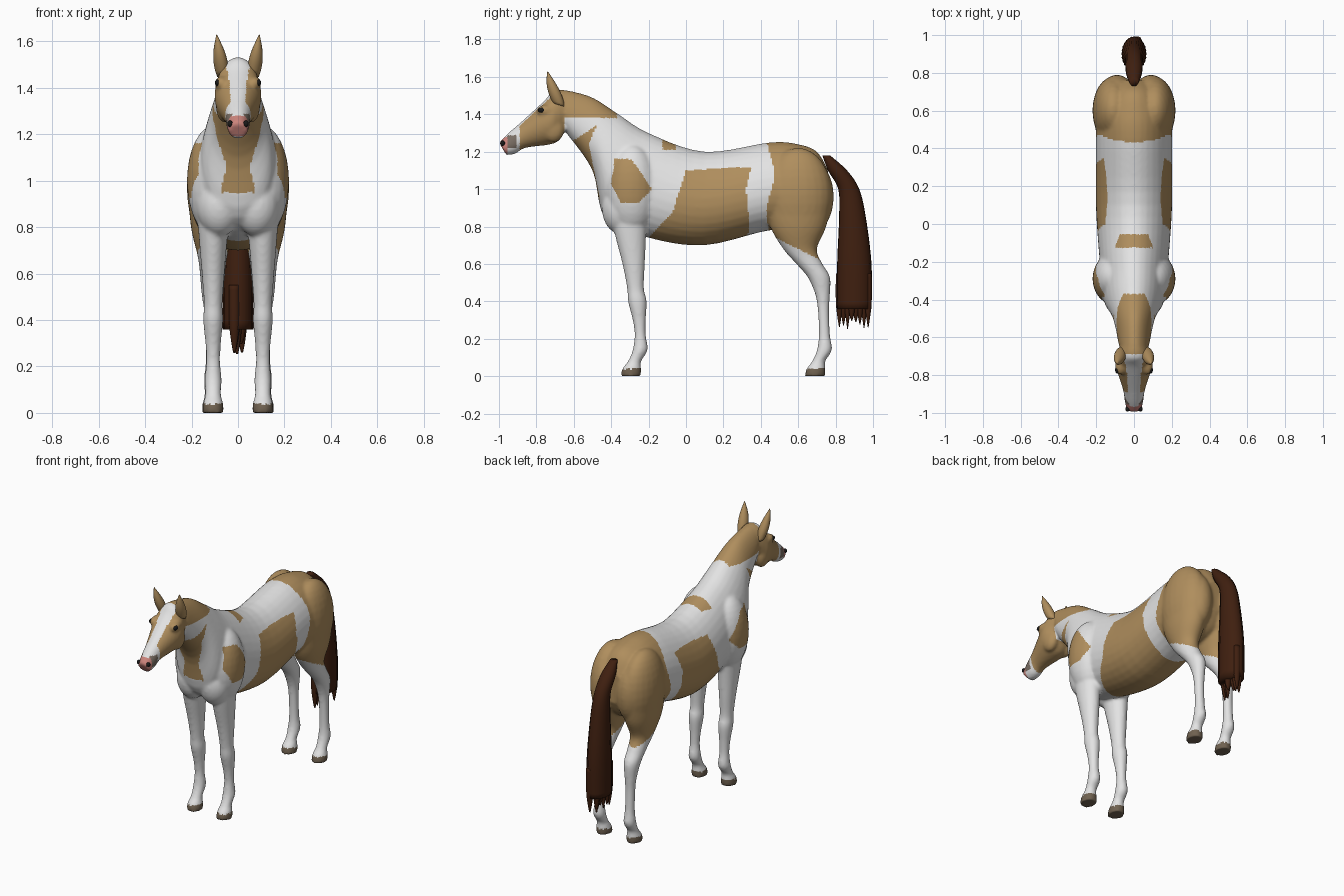
import bpy, bmesh, math, random
from mathutils import Matrix, Vector

random.seed(4)
if "Cube" in bpy.data.objects:
    bpy.data.objects.remove(bpy.data.objects["Cube"])


def material(name, red, green, blue):
    mat = bpy.data.materials.new(name)
    mat.use_nodes = True
    color = (red, green, blue, 1)
    mat.diffuse_color = color
    mat.node_tree.nodes["Principled BSDF"].inputs["Base Color"].default_value = color
    return mat


white = material("white coat", .77, .77, .77)
tan = material("tan coat", .43, .27, .11)
pink = material("pink nose", .6, .23, .2)
grey = material("grey muzzle", .2, .16, .13)
horn = material("hoof horn", .16, .12, .08)
hair = material("dark brown hair", .05, .014, .005)
black = material("black", .01, .01, .01)
coat_colors = [white, tan, pink, grey, horn]
WHITE, TAN, PINK, GREY, HORN = range(len(coat_colors))


def catmull(before, start, end, after, t):
    """Smooth curve between two vectors, guided by their neighbours."""
    pull_start, pull_end = (end - before) / 2, (after - start) / 2
    blend = t * t * (3 - 2 * t)
    return (start.lerp(end, blend) + pull_start * t * (1 - t) ** 2
            - pull_end * t * t * (1 - t))


def smooth_path(points, steps=5):
    padded = [points[0], *points, points[-1]]
    path = [catmull(*padded[i:i + 4], k / steps)
            for i in range(len(points) - 1) for k in range(steps)]
    return path + [points[-1]]


def skin_rings(bm, rings):
    rings = [[bm.verts.new(point) for point in ring] for ring in rings]
    for ring, following in zip(rings, rings[1:]):
        for i in range(len(ring)):
            bm.faces.new((ring[i - 1], ring[i], following[i], following[i - 1]))
    bm.faces.new(rings[0])
    bm.faces.new(rings[-1])


def circle(count):
    return [(math.cos(math.tau * i / count), math.sin(math.tau * i / count)) for i in range(count)]


def trunk(bm, stations, egg=0):
    """Upright rings: y, top, bottom, half width, and how far the bottom leans back."""
    rings = []
    for y, top, bottom, width, lean in smooth_path([Vector(s) for s in stations]):
        middle, half = (top + bottom) / 2, (top - bottom) / 2
        rings.append([(width * c * (1 - egg * s), y + lean * (1 - s) / 2, middle + half * s)
                      for c, s in circle(32)])
    skin_rings(bm, rings)


def limb(bm, stations, x=0, groove=0, count=32):
    """Level rings: z, y and half depth; the half width follows from the depth."""
    rings = []
    for z, y, depth in smooth_path([Vector(s) for s in stations]):
        width = .35 * max(depth, .001) ** .7
        ridges = [1 + groove * (-1) ** i for i in range(count)]
        rings.append([(x + width * c * r, y + depth * s * r, z)
                      for (c, s), r in zip(circle(count), ridges)])
    skin_rings(bm, rings)


def ball(bm, center, radii):
    matrix = Matrix.Translation(center) @ Matrix.Diagonal((*radii, 1))
    bmesh.ops.create_uvsphere(bm, u_segments=24, v_segments=16, radius=1, matrix=matrix)


def finish(name, bm, mat):
    bmesh.ops.recalc_face_normals(bm, faces=bm.faces)
    mesh = bpy.data.meshes.new(name)
    bm.to_mesh(mesh)
    bm.free()
    mesh.materials.append(mat)
    mesh.shade_smooth()
    obj = bpy.data.objects.new(name, mesh)
    bpy.context.collection.objects.link(obj)
    return obj


def lower_leg(y):
    """Cannon, fetlock, pastern and hoof, shared by all four legs."""
    return [(.22, y, .03), (.14, y, .04), (.08, y - .03, .035),
            (.04, y - .045, .05), (0, y - .05, .055)]


torso = [(.76, 1.1, .9, .08, 0), (.7, 1.2, .8, .15, 0), (.6, 1.24, .76, .2, 0),
         (.45, 1.25, .78, .2, 0), (.1, 1.2, .7, .2, 0), (-.2, 1.3, .74, .18, 0),
         (-.36, 1.4, .84, .16, -.07), (-.5, 1.49, 1.1, .11, 0), (-.64, 1.53, 1.3, .08, 0)]
head = [(-.6, 1.52, 1.33, .06, -.04), (-.7, 1.53, 1.27, .09, .03), (-.76, 1.47, 1.24, .1, .04),
        (-.88, 1.36, 1.22, .06, .02), (-.95, 1.3, 1.19, .05, .04), (-1, 1.25, 1.18, .04, .04)]
foreleg = [(.95, -.3, .11), (.8, -.3, .09), (.6, -.28, .06), (.47, -.27, .045),
           (.4, -.26, .05), (.3, -.25, .035), *lower_leg(-.245)]
hindleg = [(.95, .6, .18), (.8, .6, .15), (.68, .61, .09), (.6, .66, .07),
           (.53, .71, .06), (.44, .73, .04), (.35, .735, .03), *lower_leg(.74)]

# Body volumes, fused into one skin
bm = bmesh.new()
trunk(bm, torso, egg=.14)
trunk(bm, head)
for side in (1, -1):
    limb(bm, foreleg, side * .107)
    limb(bm, hindleg, side * .11)
    ball(bm, (side * .1, -.29, 1), (.12, .14, .24))           # shoulder
    ball(bm, (side * .08, -.35, .9), (.1, .1, .14))           # breast
    ball(bm, (side * .11, .6, .97), (.11, .18, .25))          # haunch
    ball(bm, (side * .09, .69, .96), (.09, .1, .18))          # buttock
    ball(bm, (side * .07, -.75, 1.42), (.03, .05, .03))       # brow
    ball(bm, (side * .055, -.71, 1.32), (.04, .06, .07))      # cheek
shell = finish("body_volumes", bm, white)
fuse = shell.modifiers.new("fuse", "REMESH")
fuse.mode = "VOXEL"
fuse.voxel_size = .0095
soften = shell.modifiers.new("soften", "SMOOTH")
soften.iterations = 6
graph = bpy.context.evaluated_depsgraph_get()
skin = bpy.data.meshes.new_from_object(shell.evaluated_get(graph))
bpy.data.objects.remove(shell)
body = bpy.data.objects.new("horse_body", skin)
bpy.context.collection.objects.link(body)
skin.materials.clear()
for mat in coat_colors:
    skin.materials.append(mat)

# Tan patches as side outlines (y, z)
barrel_patch = [(0, 1.1), (.35, 1.12), (.32, 1), (.34, .8), (.3, .6), (-.2, .6), (-.2, .74), (-.07, .88)]
shoulder_patch = [(-.38, 1.16), (-.29, 1.16), (-.18, 1), (-.25, .93), (-.35, .93), (-.4, 1.03)]
chest_patch = [(-.48, 1.34), (-.52, 1.24), (-.46, .95), (-.6, .95), (-.63, 1.24)]


def inside(y, z, outline):
    hit = False
    for (ya, za), (yb, zb) in zip(outline, outline[1:] + outline[:1]):
        if (za > z) != (zb > z) and y < ya + (z - za) * (yb - ya) / (zb - za):
            hit = not hit
    return hit


def face_color(x, y, z):
    nose_line = 1.475 + .88 * (y + .76)
    blaze = z > nose_line - .06 and x < .034 + .16 * max(0, z - 1.4)
    if y < -.955 and 1.19 < z < 1.28:
        return PINK
    if -.955 < y < -.905 and 1.22 < z < 1.29 and x > .025:
        return GREY
    return WHITE if blaze or y < -.89 else TAN


def coat(x, y, z):
    if z < .038:
        return HORN
    if y < -.69:
        return face_color(x, y, z)
    crown = y < -.65 or (y < -.37 and z > 1.38)
    withers = abs(y + .09) < .035 and z > 1.21
    rump = y > .45 + .02 * math.cos(15 * (z - 1.08)) and z > .98 - y / 2
    patches = (barrel_patch, shoulder_patch, chest_patch)
    spotted = crown or withers or rump or any(inside(y, z, patch) for patch in patches)
    return TAN if spotted else WHITE


for face in skin.polygons:
    x, y, z = face.center
    face.material_index = coat(abs(x), y, z)
skin.shade_smooth()

# Ears, eyes and nostrils
for side, label in ((1, "left"), (-1, "right")):
    bm = bmesh.new()
    rings = []
    for step in range(13):
        t = step / 12
        radius = .034 * math.sin(math.pi * (.3 + .69 * t))
        rings.append([(side * (.066 + .026 * t + radius * c * .9),
                       -.68 - .06 * t + radius * s * 1.1, 1.45 + .18 * t - radius * s / 3)
                      for c, s in circle(16)])
    skin_rings(bm, rings)
    finish(label + "_ear", bm, tan)
    bm = bmesh.new()
    ball(bm, (side * .088, -.772, 1.422), (.012, .02, .014))
    finish(label + "_eye", bm, black)
    bm = bmesh.new()
    ball(bm, (side * .034, -.98, 1.245), (.012, .013, .014))
    finish(label + "_nostril", bm, black)

# Tail with ragged strands at the end
bm = bmesh.new()
limb(bm, [(1.18, .75, .02), (1.1, .81, .05), (1, .87, .055), (.85, .89, .07),
          (.6, .9, .09), (.36, .9, .09)], groove=.02, count=56)
for i in range(8):
    y = .82 + .022 * i
    tip = random.uniform(.25, .3)
    limb(bm, [(.55, y, .02), (.4, y, .02), (.33, y, .013), (tip, y, .002)],
         x=random.uniform(-.02, .02), count=10)
finish("tail", bm, hair)
